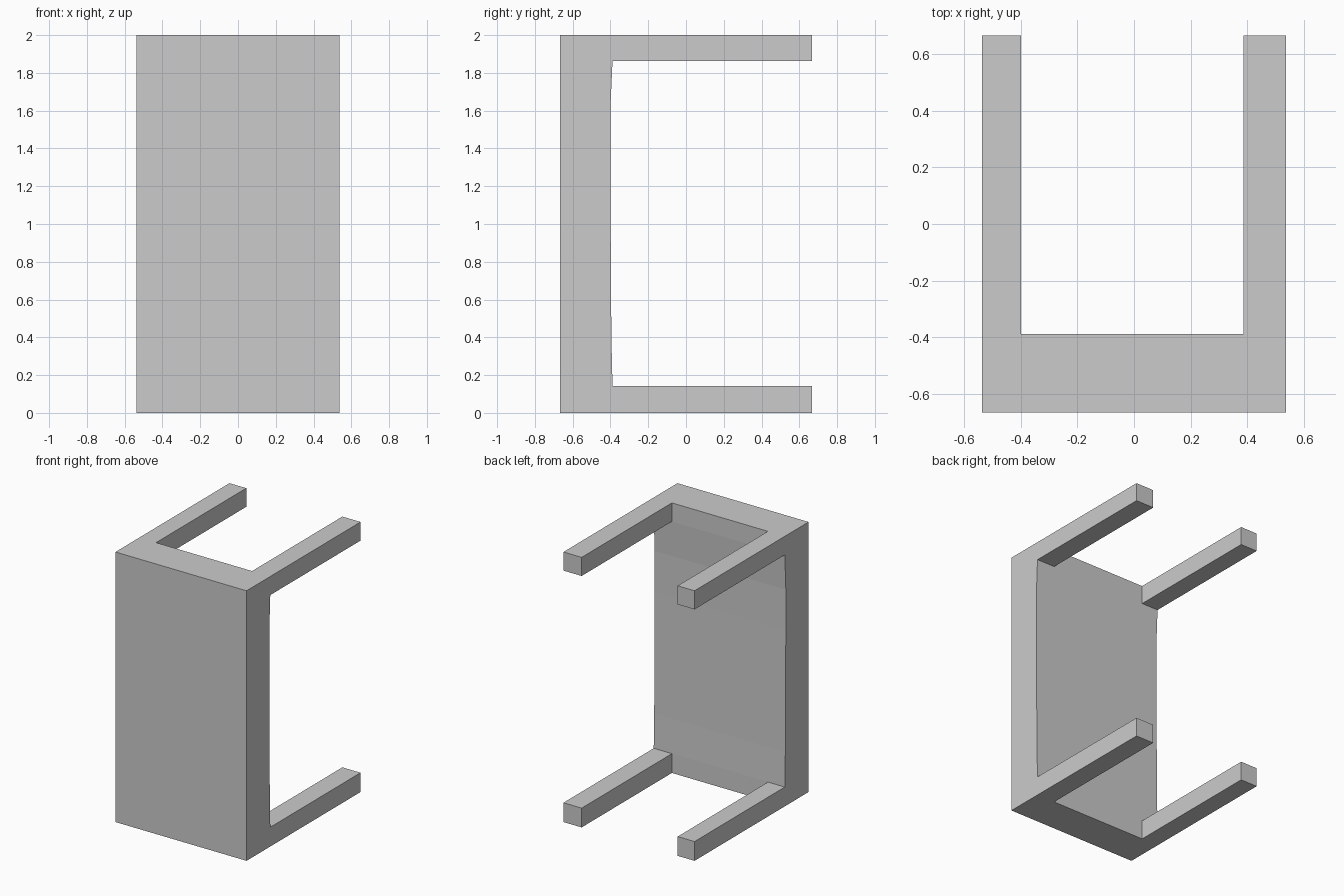
import bpy, bmesh

if "Cube" in bpy.data.objects:
    bpy.data.objects.remove(bpy.data.objects["Cube"])

HALF_W = 0.537          # half width in x
FRONT, BACK = -0.667, 0.667
INNER = -0.389          # inner face of the tabletop
HEIGHT = 2.0


def extrude_profile(name, profile, x0, x1):
    """Extrude a closed (y, z) profile along x."""
    bm = bmesh.new()
    face = bm.faces.new([bm.verts.new((x0, y, z)) for y, z in profile])
    res = bmesh.ops.extrude_face_region(bm, geom=[face])
    verts = [v for v in res["geom"] if isinstance(v, bmesh.types.BMVert)]
    bmesh.ops.translate(bm, verts=verts, vec=(x1 - x0, 0, 0))
    bmesh.ops.recalc_face_normals(bm, faces=bm.faces)
    mesh = bpy.data.meshes.new(name)
    bm.to_mesh(mesh)
    bm.free()
    obj = bpy.data.objects.new(name, mesh)
    bpy.context.collection.objects.link(obj)
    return obj


# Tabletop slab on its edge, with a very slightly hollowed inner face
extrude_profile("tabletop", [
    (FRONT, 0), (INNER, 0), (INNER, 0.143), (-0.395, 0.4), (-0.401, 1.3),
    (-0.401, 1.6), (INNER, 1.862), (INNER, HEIGHT), (FRONT, HEIGHT),
], -HALF_W, HALF_W)

# Four square legs pointing backwards from the corners
for side, x0, x1 in (("left", -HALF_W, -0.399), ("right", 0.388, HALF_W)):
    for level, z0, z1 in (("lower", 0, 0.143), ("upper", 1.862, HEIGHT)):
        extrude_profile(f"{level}_{side}_leg", [
            (INNER, z0), (BACK, z0), (BACK, z1), (INNER, z1)], x0, x1)
